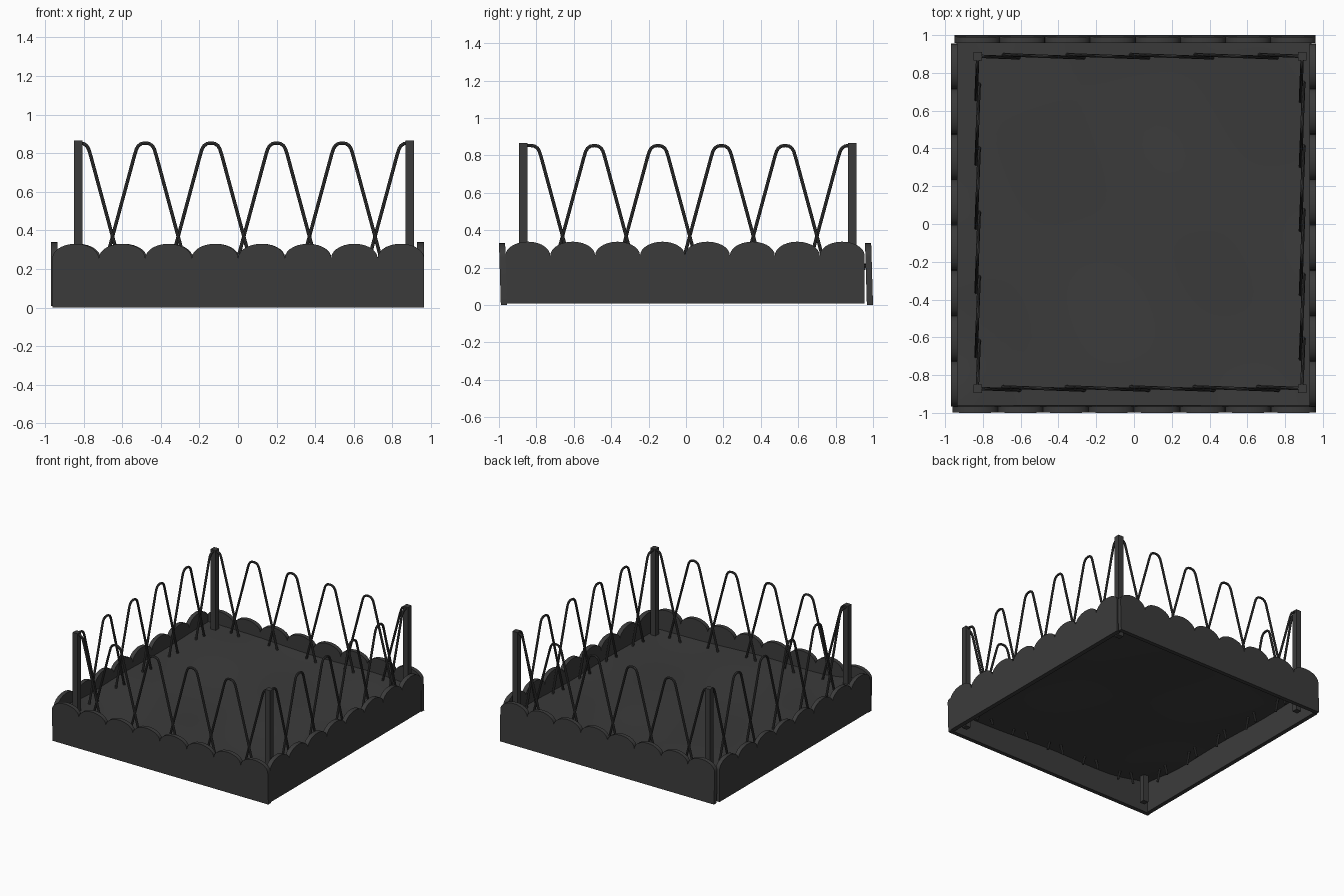
import bpy, bmesh, math
from mathutils import Vector

cube = bpy.data.objects.get("Cube")
if cube:
    bpy.data.objects.remove(cube, do_unlink=True)

charcoal = bpy.data.materials.new("charcoal")
charcoal.use_nodes = True
colour = (0.044, 0.044, 0.044, 1)
charcoal.diffuse_color = colour
charcoal.node_tree.nodes["Principled BSDF"].inputs["Base Color"].default_value = colour


def add_object(name, data):
    obj = bpy.data.objects.new(name, data)
    data.materials.append(charcoal)
    bpy.context.collection.objects.link(obj)
    return obj


def smooth(obj):
    bpy.ops.object.select_all(action='DESELECT')
    obj.select_set(True)
    bpy.context.view_layer.objects.active = obj
    bpy.ops.object.shade_smooth_by_angle(angle=math.radians(40))


def from_bmesh(name, bm):
    bmesh.ops.recalc_face_normals(bm, faces=bm.faces)
    mesh = bpy.data.meshes.new(name)
    bm.to_mesh(mesh)
    bm.free()
    return add_object(name, mesh)


# Scalloped edging boards: outline with eight rounded lobes, then extruded
def scalloped_board(name, start, end, across, thickness, along_y, bottom=0.0, lean=0.0):
    lobes, steps, valley, rise = 8, 14, 0.256 + bottom, 0.075
    pitch = (end - start) / lobes
    outline = [(end, bottom), (start, bottom)]
    for lobe in range(lobes):
        for i in range(steps if lobe < lobes - 1 else steps + 1):
            u = -math.cos(math.pi * i / steps)
            outline.append((start + pitch * (lobe + (u + 1) / 2),
                            valley + rise * math.sqrt(max(0, 1 - u * u))))
    bm = bmesh.new()

    def point(s, z, depth):
        t = across + depth + lean * z
        return (t, s, z) if along_y else (s, t, z)

    near = [bm.verts.new(point(s, z, 0)) for s, z in outline]
    far = [bm.verts.new(point(s, z, thickness)) for s, z in outline]
    bm.faces.new(near)
    bm.faces.new(far[::-1])
    for i in range(len(near)):
        j = (i + 1) % len(near)
        bm.faces.new((near[i], far[i], far[j], near[j]))
    smooth(from_bmesh(name, bm))


scalloped_board("front_board", -0.962, 0.964, -0.99, 0.033, False, lean=-0.03)
scalloped_board("back_board", -0.95, 0.962, 0.967, 0.033, False, lean=-0.03)
scalloped_board("right_board", -0.966, 0.955, -0.968, 0.033, True, 0.008)
scalloped_board("left_board", -0.966, 0.955, 0.928, 0.036, True, 0.008)


# Gently uneven soil sheet, banked up in the front right corner
def soil_height(x, y):
    u, v = (x + 1) / 2, (y + 1) / 2
    front = 0.215 + (0.165 - 0.215) * u
    back = 0.225 + (0.19 - 0.225) * u
    sag = 0.012 * (1 - x * x) * (1 - y * y)
    bank = 0.04 * math.exp(-((x + 0.94) ** 2 + (y + 0.96) ** 2) / 0.06)
    wave = 0.01 * math.sin(5 * x + 2 * y) * math.cos(4 * y - x)
    return front + (back - front) * v - sag + bank + wave


bm = bmesh.new()
bmesh.ops.create_grid(bm, x_segments=32, y_segments=32, size=1)
for v in bm.verts:
    v.co.x *= 0.94
    v.co.y *= 0.96
    v.co.z = soil_height(v.co.x, v.co.y)
smooth(from_bmesh("soil", bm))

# Square corner posts
XS, YS = (-0.828, 0.89), (-0.871, 0.888)
for side, x in zip(("right", "left"), XS):
    for end, y in zip(("front", "back"), YS):
        bm = bmesh.new()
        bmesh.ops.create_cube(bm, size=1)
        for v in bm.verts:
            v.co = Vector((v.co.x * 0.045 + x, v.co.y * 0.045 + y,
                           0.012 + (v.co.z + 0.5) * 0.855))
        from_bmesh(f"{end}_{side}_post", bm)

# Wire hoops: half profile from apex to foot, mirrored for full hoops
HALF = [(0, 0.853), (0.02, 0.85), (0.036, 0.839), (0.046, 0.822),
        (0.056, 0.79), (0.236, 0.125)]


def hoop_row(name, first, across, along_y, posts):
    pitch = 0.34
    skew = 0.04 if along_y else -0.04
    curve = bpy.data.curves.new(name + "_path", 'CURVE')
    curve.dimensions = '3D'
    curve.bevel_depth = 0.009
    curve.bevel_resolution = 2
    curve.use_fill_caps = True
    for k in range(6):
        centre = first + pitch * k
        left = [(-s, z) for s, z in reversed(HALF)]
        # The end hoops are halves whose tops run into the posts
        if k == 0:
            path = [(posts[0] - centre, HALF[0][1])] + HALF
        elif k == 5:
            path = left + [(posts[1] - centre, HALF[0][1])]
        else:
            path = left + HALF[1:]
        spline = curve.splines.new('POLY')
        spline.points.add(len(path) - 1)
        for p, (s, z) in zip(spline.points, path):
            t, a = across + skew * s, centre + s
            p.co = (t, a, z, 1) if along_y else (a, t, z, 1)
    helper = bpy.data.objects.new(name + "_path", curve)
    bpy.context.collection.objects.link(helper)
    graph = bpy.context.evaluated_depsgraph_get()
    mesh = bpy.data.meshes.new_from_object(helper.evaluated_get(graph))
    bpy.data.objects.remove(helper, do_unlink=True)
    mesh.materials.clear()
    smooth(add_object(name, mesh))


hoop_row("front_hoops", -0.82, YS[0], False, XS)
hoop_row("back_hoops", -0.82, YS[1], False, XS)
hoop_row("right_hoops", -0.83, XS[0], True, YS)
hoop_row("left_hoops", -0.83, XS[1], True, YS)
